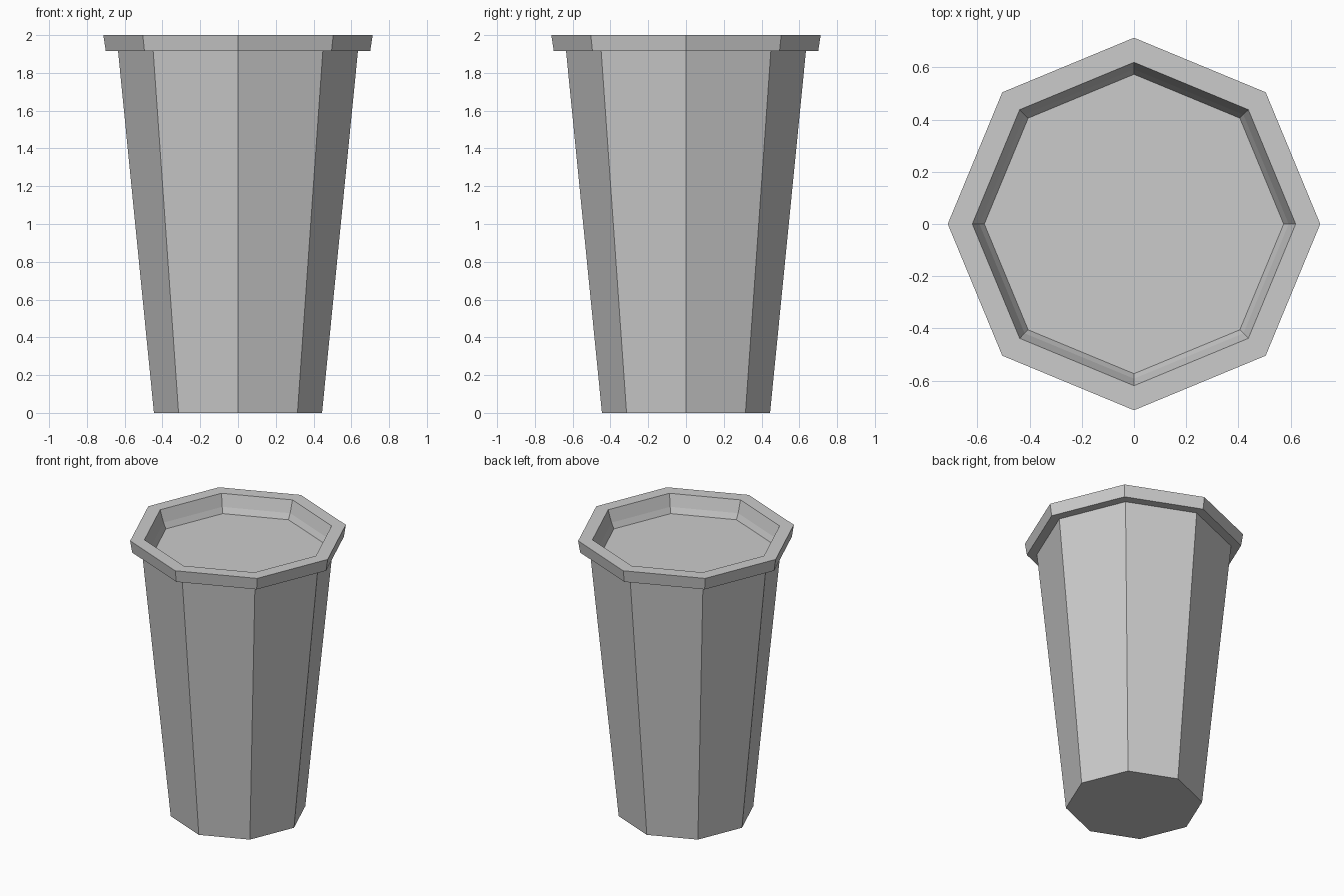
import bpy, bmesh
from math import cos, sin, tau

if "Cube" in bpy.data.objects:
    bpy.data.objects.remove(bpy.data.objects["Cube"])

SIDES = 8


def lathe(name, profile):
    """Revolve (radius, z) points into a faceted, capped solid."""
    bm = bmesh.new()
    rings = [[bm.verts.new((r * cos(tau * i / SIDES), r * sin(tau * i / SIDES), z))
              for i in range(SIDES)] for r, z in profile]
    for a, b in zip(rings, rings[1:]):
        for i in range(SIDES):
            j = (i + 1) % SIDES
            bm.faces.new((a[i], a[j], b[j], b[i]))
    bm.faces.new(rings[0][::-1])
    bm.faces.new(rings[-1])
    bmesh.ops.recalc_face_normals(bm, faces=bm.faces)
    mesh = bpy.data.meshes.new(name)
    bm.to_mesh(mesh)
    bm.free()
    obj = bpy.data.objects.new(name, mesh)
    bpy.context.collection.objects.link(obj)
    return obj


# Tapered octagonal body, overhanging rim, inner lip and recessed fill surface
lathe("planter", [
    (0.445, 0.0),     # foot
    (0.635, 1.915),   # top of body
    (0.70, 1.915),    # underside of rim
    (0.713, 2.0),     # rim outer edge
    (0.619, 2.0),     # rim inner edge
    (0.592, 1.915),   # inner lip
    (0.573, 1.875),   # fill surface
])
